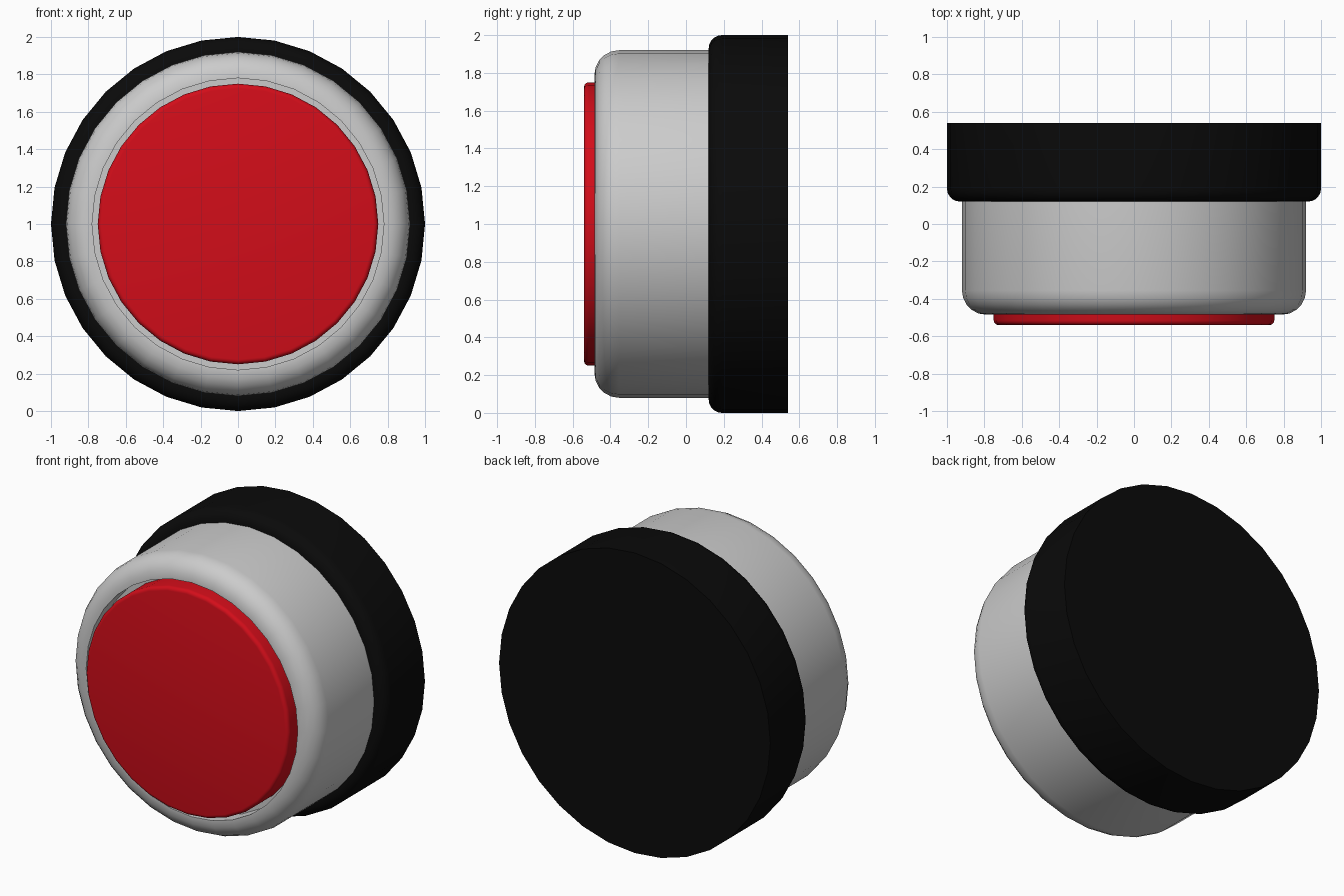
import bpy, bmesh
from math import sin, cos, pi, radians

if "Cube" in bpy.data.objects:
    bpy.data.objects.remove(bpy.data.objects["Cube"])

SIDES = 32


def arc(r, y, rad, n=5):
    """Rounded front corner: from the side wall (r) round to the front plane (y)."""
    return [(r - rad + rad * cos(a), y + rad - rad * sin(a))
            for a in (pi / 2 * i / n for i in range(n + 1))]


def lathe(name, profile, color=None):
    """Revolve (radius, y) points about the y axis at z = 1, capping both ends."""
    bm = bmesh.new()
    rings = [[bm.verts.new((r * sin(2 * pi * i / SIDES), y, 1 + r * cos(2 * pi * i / SIDES)))
              for i in range(SIDES)] for r, y in profile]
    for a, b in zip(rings, rings[1:]):
        for i in range(SIDES):
            j = (i + 1) % SIDES
            bm.faces.new((a[i], a[j], b[j], b[i]))
    bm.faces.new(rings[0])
    bm.faces.new(rings[-1])
    bmesh.ops.recalc_face_normals(bm, faces=bm.faces)
    mesh = bpy.data.meshes.new(name)
    bm.to_mesh(mesh)
    bm.free()
    ob = bpy.data.objects.new(name, mesh)
    bpy.context.collection.objects.link(ob)
    if color:
        mat = bpy.data.materials.new(name + "_color")
        mat.diffuse_color = color
        mat.use_nodes = True
        mat.node_tree.nodes["Principled BSDF"].inputs["Base Color"].default_value = mat.diffuse_color
        mesh.materials.append(mat)
    bpy.ops.object.select_all(action='DESELECT')
    ob.select_set(True)
    bpy.context.view_layer.objects.active = ob
    bpy.ops.object.shade_smooth_by_angle(angle=radians(35))
    return ob


# Black rear base with rounded front rim
lathe("base", [(1.0, 0.54)] + arc(1.0, 0.12, 0.07), (0.003, 0.003, 0.003, 1))

# Grey housing: rounded front edge, then a recess for the button
lathe("housing", [(0.92, 0.13)] + arc(0.92, -0.485, 0.13) + [(0.78, -0.485), (0.78, -0.38)])

# Red push button standing proud of the recess
lathe("button", [(0.75, -0.375)] + arc(0.75, -0.54, 0.025, 4), (0.65, 0.004, 0.01, 1))
